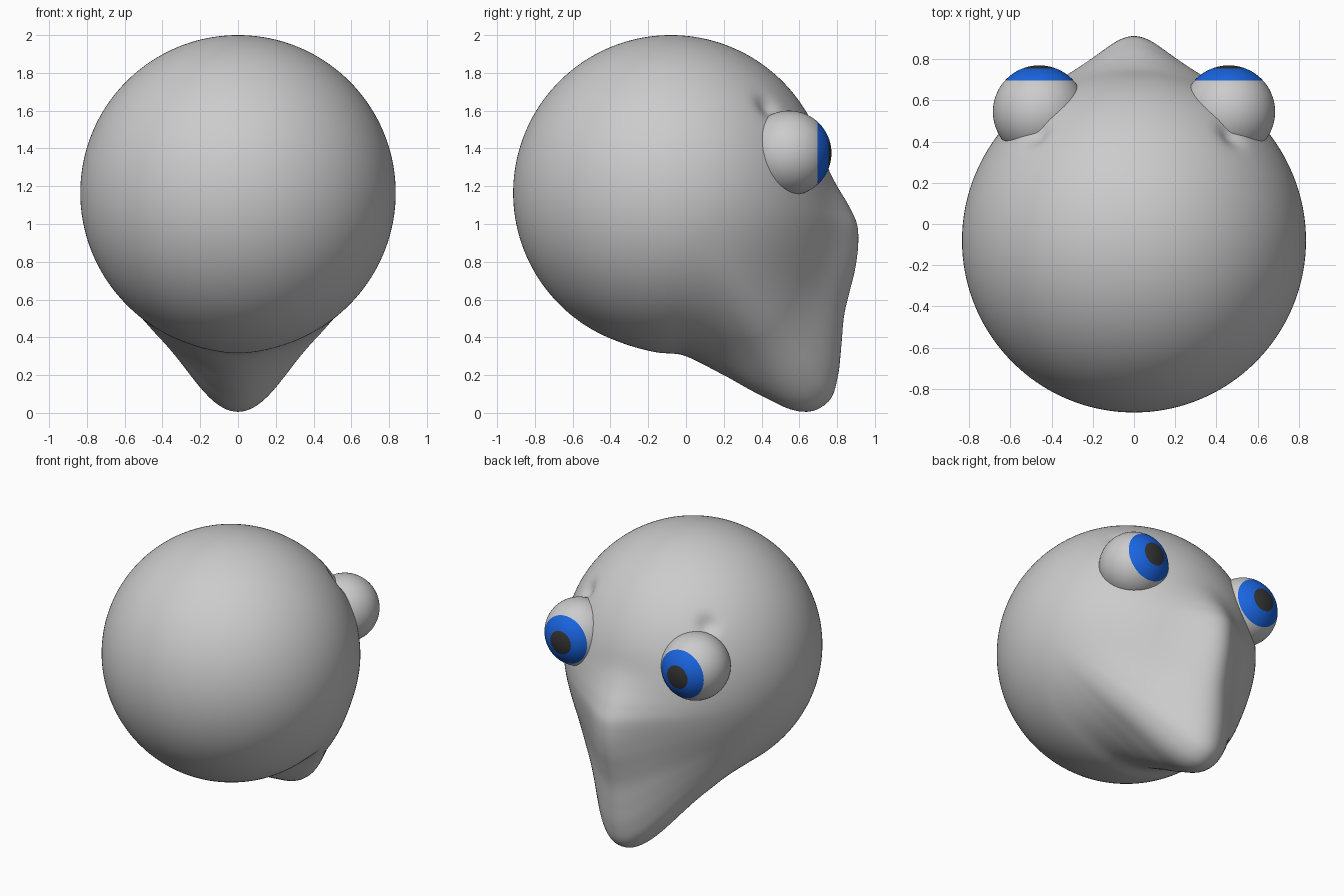
import bpy, bmesh
from math import atan2, asin, degrees, exp, radians
from mathutils import Vector, Matrix

cube = bpy.data.objects.get("Cube")
if cube:
    bpy.data.objects.remove(cube, do_unlink=True)


def material(name, rgb):
    m = bpy.data.materials.new(name)
    m.use_nodes = True
    m.diffuse_color = (*rgb, 1)
    m.node_tree.nodes["Principled BSDF"].inputs["Base Color"].default_value = (*rgb, 1)
    return m


grey = material("soft grey", (0.6, 0.6, 0.6))
blue = material("iris blue", (0.01, 0.13, 0.75))
black = material("pupil black", (0.035, 0.035, 0.035))


def add_object(name, bm, mats):
    mesh = bpy.data.meshes.new(name)
    for f in bm.faces:
        f.smooth = True
    bm.to_mesh(mesh)
    bm.free()
    for m in mats:
        mesh.materials.append(m)
    ob = bpy.data.objects.new(name, mesh)
    bpy.context.collection.objects.link(ob)
    return ob


CENTRE = Vector((0, -0.08, 1.165))
RADIUS = 0.835
EYE = Vector((0.46, 0.545, 1.375))
EYE_RADIUS = 0.225

# Beak profile in the middle plane: (elevation in degrees, distance from head centre)
PROFILE = [(-112, 0.835), (-95, 0.848), (-84.7, 0.869), (-73.8, 1.005), (-65.9, 1.177),
           (-61.2, 1.307), (-58.5, 1.36), (-55.7, 1.385), (-51.9, 1.378), (-47.5, 1.31),
           (-42, 1.214), (-36, 1.131), (-30.1, 1.087), (-22.6, 1.056), (-15, 1.027),
           (-9.5, 0.999), (-5.1, 0.954), (2.3, 0.881), (9.3, 0.842), (18, 0.835)]


def slope(i):
    if i in (0, len(PROFILE) - 1):
        return 0
    (a, p), (b, q) = PROFILE[i - 1], PROFILE[i + 1]
    return (q - p) / (b - a)


def profile(angle):
    for i in range(len(PROFILE) - 1):
        (a, p), (b, q) = PROFILE[i], PROFILE[i + 1]
        if a <= angle <= b:
            h = b - a
            t = (angle - a) / h
            s = t * t * (3 - 2 * t)
            return (p + (q - p) * s + h * slope(i) * t * (1 - t) ** 2
                    - h * slope(i + 1) * t * t * (1 - t))
    return RADIUS


def smooth_step(t):
    t = min(max(t, 0), 1)
    return t * t * (3 - 2 * t)


# Head: a ball drawn out into a drooping beak, with a dimple above each eye
bm = bmesh.new()
bmesh.ops.create_icosphere(bm, subdivisions=7, radius=1)
dimple = (Vector((0.46, 0.42, 1.61)) - CENTRE).normalized()
for v in bm.verts:
    d = v.co.normalized()
    elevation = degrees(atan2(d.z, d.y))
    side = degrees(asin(min(1, abs(d.x))))
    width = 16 - 3 * smooth_step((elevation + 45) / 30)
    falloff = 1 / (1 + (side / width) ** 2) * (1 - smooth_step((side - 25) / 45))
    r = RADIUS + (profile(elevation) - RADIUS) * falloff
    away = (Vector((abs(d.x), d.y, d.z)) - dimple).length
    r -= 0.03 * exp(-(away / 0.08) ** 2)
    v.co = CENTRE + d * r
add_object("head_with_beak", bm, [grey])

# Eyes: balls facing +y with iris and pupil caps
for name, sign in (("left_eye", 1), ("right_eye", -1)):
    bm = bmesh.new()
    bmesh.ops.create_uvsphere(bm, u_segments=64, v_segments=60, radius=EYE_RADIUS,
                              matrix=Matrix.Rotation(radians(-90), 4, "X"))
    for f in bm.faces:
        off_axis = degrees(Vector((0, 1, 0)).angle(f.calc_center_median()))
        f.material_index = 2 if off_axis < 21 else 1 if off_axis < 48 else 0
    ob = add_object(name, bm, [grey, blue, black])
    ob.location = (sign * EYE.x, EYE.y, EYE.z)
